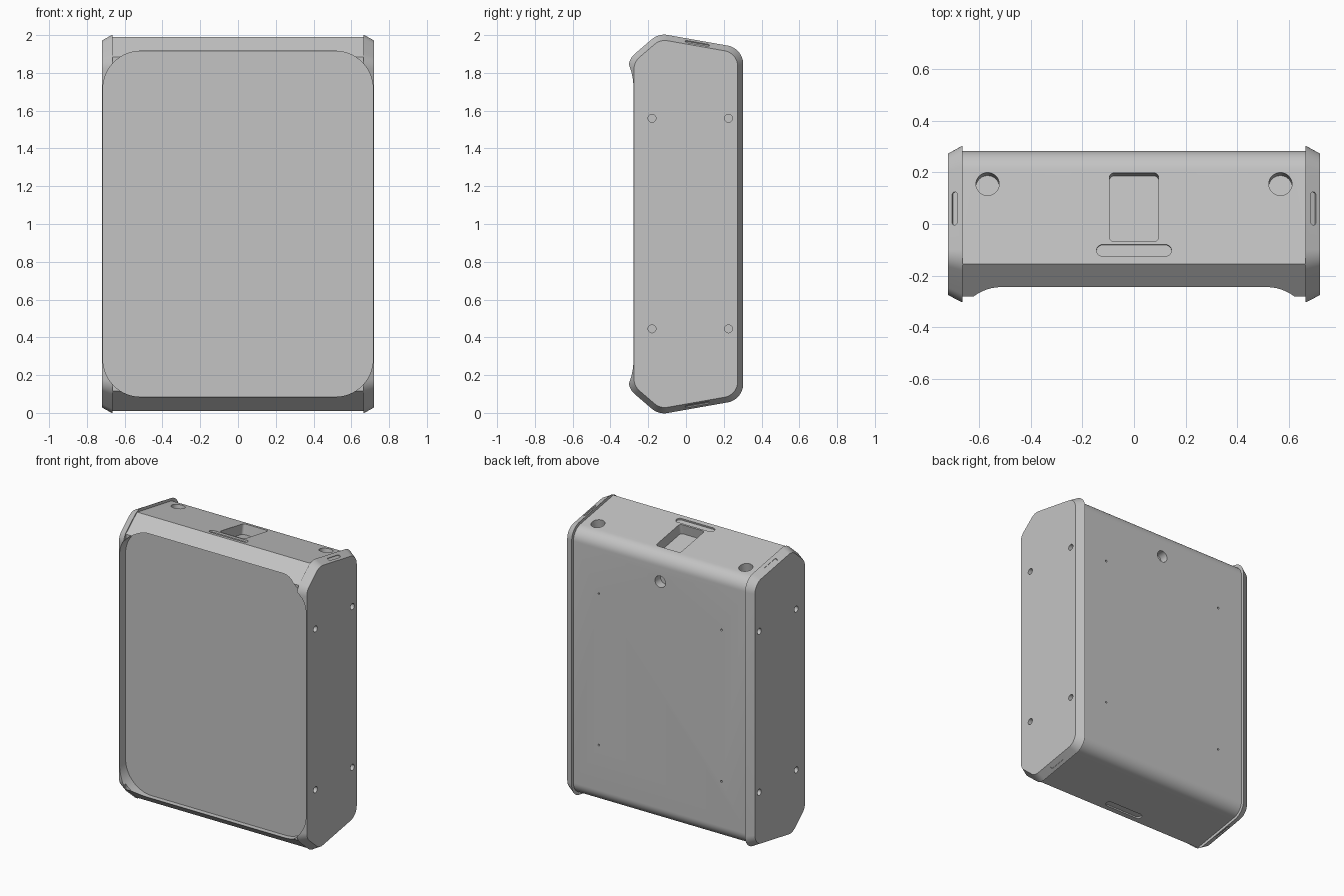
import bpy, bmesh, math
from mathutils import Vector, Matrix

old = bpy.data.objects.get("Cube")
if old:
    bpy.data.objects.remove(old)

grey = bpy.data.materials.new("matte grey")
grey.use_nodes = True
COLOUR = (0.55, 0.55, 0.55, 1)
grey.diffuse_color = COLOUR
grey.node_tree.nodes["Principled BSDF"].inputs["Base Color"].default_value = COLOUR


def fillet(corners, steps=10):
    """Round a polygon given as (u, v, radius) corners."""
    out, n = [], len(corners)
    for i, (u, v, r) in enumerate(corners):
        p = Vector((u, v))
        a = (Vector(corners[i - 1][:2]) - p).normalized()
        b = (Vector(corners[(i + 1) % n][:2]) - p).normalized()
        if r <= 0:
            out.append(p)
            continue
        half = a.angle(b) / 2
        centre = p + (a + b).normalized() * (r / math.sin(half))
        start = p + a * (r / math.tan(half)) - centre
        sweep = start.angle_signed(p + b * (r / math.tan(half)) - centre)
        for k in range(steps + 1):
            t = -sweep * k / steps
            out.append(centre + Matrix.Rotation(t, 2) @ start)
    return out


def inset(corners, d):
    """Move every edge of a clockwise or anticlockwise polygon inwards."""
    n = len(corners)
    pts = [Vector(c[:2]) for c in corners]
    turn = sum(pts[i - 1].x * pts[i].y - pts[i].x * pts[i - 1].y for i in range(n))
    s, out = math.copysign(1, turn), []
    for i, p in enumerate(pts):
        e = (p - pts[i - 1]).normalized()
        f = (pts[(i + 1) % n] - p).normalized()
        n1, n2 = Vector((-e.y, e.x)) * s, Vector((-f.y, f.x)) * s
        q = p + (n1 + n2) * (d / (1 + n1.dot(n2)))
        out.append((q.x, q.y, corners[i][2] - d * 0.6))
    return out


def loft(name, loops):
    """Skin matching loops of 3D points and cap both ends."""
    bm = bmesh.new()
    rings = [[bm.verts.new(p) for p in loop] for loop in loops]
    for r, s in zip(rings, rings[1:]):
        for i in range(len(r)):
            bm.faces.new((r[i - 1], r[i], s[i], s[i - 1]))
    bm.faces.new(rings[0])
    bm.faces.new(rings[-1])
    bmesh.ops.recalc_face_normals(bm, faces=bm.faces)
    mesh = bpy.data.meshes.new(name)
    bm.to_mesh(mesh)
    bm.free()
    mesh.materials.append(grey)
    ob = bpy.data.objects.new(name, mesh)
    bpy.context.scene.collection.objects.link(ob)
    return ob


def pocket(centre, along, normal, w, h, r, depth, steps=8):
    """Rounded cutter sunk into a surface; w runs along the given direction."""
    n = Vector(normal).normalized()
    u = Vector(along).normalized()
    v = n.cross(u)
    c = Vector(centre)
    shape = fillet([(a * w / 2, b * h / 2, r) for a, b in
                    ((-1, -1), (1, -1), (1, 1), (-1, 1))], steps)
    ob = loft("cutter", [[c + u * p.x + v * p.y + n * d for p in shape]
                         for d in (-depth, 0.15)])
    ob.hide_render = True
    return ob


def carve(ob, cutters):
    for c in cutters:
        mod = ob.modifiers.new("cut", 'BOOLEAN')
        mod.operation, mod.solver, mod.object = 'DIFFERENCE', 'EXACT', c
    bpy.context.view_layer.update()
    graph = bpy.context.evaluated_depsgraph_get()
    mesh = bpy.data.meshes.new_from_object(ob.evaluated_get(graph))
    ob.modifiers.clear()
    ob.data = mesh
    for c in cutters:
        bpy.data.objects.remove(c)
    bpy.ops.object.select_all(action='DESELECT')
    ob.select_set(True)
    bpy.context.view_layer.objects.active = ob
    bpy.ops.object.shade_smooth_by_angle(angle=math.radians(25))


def mirrored(upper):
    """Complete a side profile (y, z, radius) with its lower half."""
    return upper + [(y, 2 - z, r) for y, z, r in reversed(upper)]


def screen_recess():
    return pocket((0, -0.28, 1), (1, 0, 0), (0, -1, 0), 1.43, 1.83, 0.2, 0.07, 16)


# Main body
SLOPE = 0.172
body_profile = fillet(mirrored([(0.283, 1.914, 0.09), (-0.155, 1.99, 0), (-0.28, 1.885, 0)]))
body = loft("main_body", [[(x, p.x, p.y) for p in body_profile] for x in (-0.665, 0.665)])


def on_top(x, y, up=1):
    z = 1.99 - SLOPE * (y + 0.155)
    return (x, y, z if up > 0 else 2 - z)


X = (1, 0, 0)
TOP, BOTTOM, BACK = (0, SLOPE, 1), (0, SLOPE, -1), (0, 1, 0)

# Screen recess, top window, grooves, round sockets and rear holes
cuts = [screen_recess(),
        pocket(on_top(0, 0.065), X, TOP, 0.19, 0.27, 0.018, 0.07),
        pocket((0, 0.283, 1.734), X, BACK, 0.08, 0.08, 0.0399, 0.06)]
for up, normal in ((1, TOP), (-1, BOTTOM)):
    cuts.append(pocket(on_top(0, -0.102, up), X, normal, 0.29, 0.045, 0.0224, 0.012))
for s in (-1, 1):
    cuts.append(pocket(on_top(s * 0.567, 0.155), X, TOP, 0.09, 0.09, 0.0449, 0.07))
    for z in (0.475, 1.525):
        cuts.append(pocket((s * 0.47, 0.283, z), X, BACK, 0.013, 0.013, 0.0064, 0.03, 4))
carve(body, cuts)

# Flared end caps with screw holes and small vents on the bevel
rim = mirrored([(0.303, 1.93, 0.1), (-0.145, 2.009, 0.1), (-0.305, 1.872, 0.1)])
face = inset(rim, 0.03)
for s, name in ((1, "left_end_cap"), (-1, "right_end_cap")):
    cap = loft(name, [[(s * x, p.x, p.y) for p in fillet(shape)]
                      for x, shape in ((0.665, rim), (0.72, face))])
    cuts = [screen_recess()]
    for z in (0.445, 1.56):
        for y in (-0.18, 0.225):
            cuts.append(pocket((s * 0.72, y, z), (0, 1, 0), (s, 0, 0),
                               0.042, 0.042, 0.0209, 0.04, 6))
    for up in (-1, 1):
        z = 1 + up * (1.009 - 0.176 * (0.06 + 0.145) - 0.0166)
        along = Vector((0, 1, -0.176 * up))
        across = Vector((s * 0.055, 0, -0.0305 * up))
        normal = along.cross(across)
        if normal.z * up < 0:
            normal.negate()
        cuts.append(pocket((s * 0.695, 0.06, z), along, normal, 0.13, 0.022, 0.0109, 0.006))
    carve(cap, cuts)
